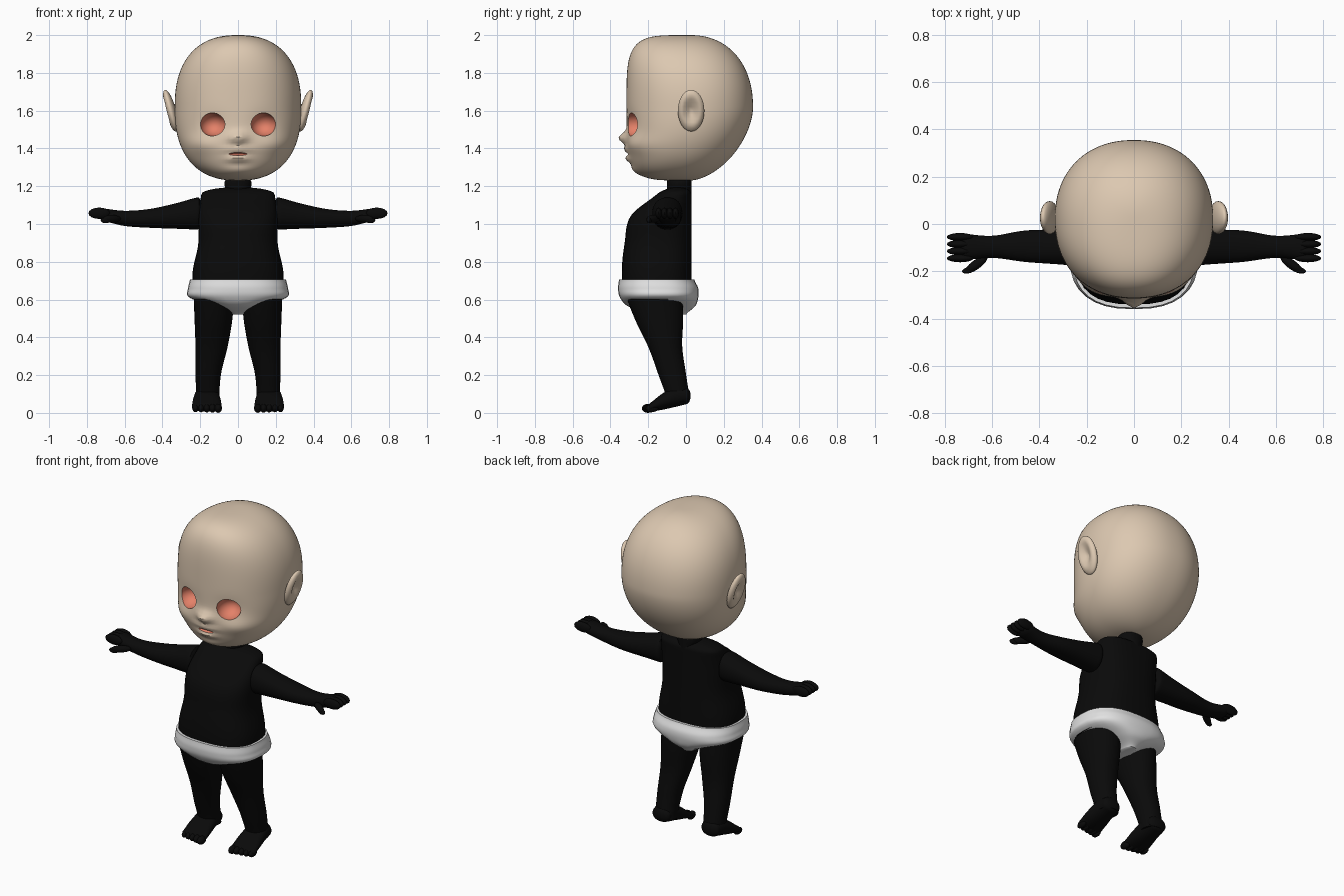
import bpy, bmesh, math
from mathutils import Matrix, Vector

if "Cube" in bpy.data.objects:
    bpy.data.objects.remove(bpy.data.objects["Cube"], do_unlink=True)


def material(name, rgb):
    m = bpy.data.materials.new(name)
    m.use_nodes = True
    m.diffuse_color = (*rgb, 1)
    bsdf = m.node_tree.nodes["Principled BSDF"]
    bsdf.inputs["Base Color"].default_value = (*rgb, 1)
    bsdf.inputs["Roughness"].default_value = 0.7
    return m


SKIN = material("skin beige", (0.72, 0.58, 0.44))
CORAL = material("inner coral", (0.78, 0.22, 0.14))
BLACK = material("suit black", (0.003, 0.003, 0.003))
WHITE = material("brief white", (0.76, 0.76, 0.76))


def finish(name, bm, mats, mirror):
    """Turn a bmesh into a smooth shaded object with sharp creases."""
    bmesh.ops.recalc_face_normals(bm, faces=bm.faces)
    for face in bm.faces:
        face.smooth = True
    mesh = bpy.data.meshes.new(name)
    bm.to_mesh(mesh)
    bm.free()
    for m in mats:
        mesh.materials.append(m)
    mesh.set_sharp_from_angle(angle=math.radians(50))
    ob = bpy.data.objects.new(name, mesh)
    bpy.context.collection.objects.link(ob)
    if mirror:
        ob.modifiers.new("Mirror", "MIRROR").use_mirror_merge = False
    return ob


def spline(values, t):
    """Smooth curve through evenly spaced values."""
    last = len(values) - 1
    i = min(int(t * last), last - 1)
    u = t * last - i
    before, a, b, after = (values[max(0, min(last, k))] for k in range(i - 1, i + 3))
    bend = 2 * before - 5 * a + 4 * b - after
    return a + u / 2 * (b - before + u * (bend + u * (3 * (a - b) + after - before)))


def profile(*limits, round_start=0, round_end=0):
    """Section rule from four limit curves, with optional rounded ends."""
    def section(t):
        a0, a1, b0, b1 = (spline(values, t) for values in limits)
        scale = 1
        for reach, distance in ((round_start, t), (round_end, 1 - t)):
            if distance < reach:
                scale *= math.sqrt(1 - (1 - distance / reach) ** 2)
        a, b = (a0 + a1) / 2, (b0 + b1) / 2
        return (a + (a0 - a) * scale, a + (a1 - a) * scale,
                b + (b0 - b) * scale, b + (b1 - b) * scale)
    return section


def column(width, front, back, **ends):
    return profile([-w for w in width], width, front, back, **ends)


def loft(name, mat, start, end, section, axis="z", n=32, rows=32, power=2.2, mirror=False):
    """Skin superellipse sections placed along an axis, closer together at the ends."""
    place = {"z": lambda p, a, b: (a, b, p),
             "x": lambda p, a, b: (p, a, b),
             "y": lambda p, a, b: (a, p, b)}[axis]

    def rounded(value):
        return math.copysign(abs(value) ** (2 / power), value)

    bm = bmesh.new()
    loops = []
    for row in range(rows):
        t = (1 - math.cos(math.pi * (row + 0.5) / rows)) / 2
        a0, a1, b0, b1 = section(t)
        loop = []
        for i in range(n):
            c = rounded(math.cos(math.tau * i / n))
            s = rounded(math.sin(math.tau * i / n))
            loop.append(bm.verts.new(place(start + (end - start) * t,
                                           (a0 + a1 + c * (a1 - a0)) / 2,
                                           (b0 + b1 + s * (b1 - b0)) / 2)))
        loops.append(loop)
    for low, high in zip(loops, loops[1:]):
        for i in range(n):
            j = (i + 1) % n
            bm.faces.new((low[i], low[j], high[j], high[i]))
    bm.faces.new(loops[0])
    bm.faces.new(loops[-1])
    return finish(name, bm, [mat], mirror)


def ellipsoids(name, mats, items, mirror=False, segments=16):
    """Items are (centre, radii, turn about z in degrees)."""
    bm = bmesh.new()
    for centre, radii, turn in items:
        spin = Matrix.Rotation(math.radians(turn), 3, "Z")
        bmesh.ops.create_uvsphere(
            bm, u_segments=segments, v_segments=segments // 2, radius=1,
            matrix=Matrix.LocRotScale(Vector(centre), spin, Vector(radii)))
    return finish(name, bm, mats, mirror)


# Head shell: full forehead and chin, back tapering to the nape
def head_section(t):
    height = abs(2 * t - 1)
    back_power = 1.7 if t < 0.5 else 2.2
    side, front, back = (0.335 * (1 - height ** p) ** (1 / p) for p in (2.4, 4.5, back_power))
    return -side, side, 0.02 - front, 0.02 + back


head = loft("head", SKIN, 1.23, 2, head_section, n=96, rows=72)

# Face relief: x, z, spread x, spread z, forward push
nose = (0, 1.455, 0.045, 0.03, 0.044)
upper_lip = (0, 1.395, 0.07, 0.018, 0.018)
lower_lip = (0, 1.345, 0.055, 0.018, 0.022)
chin = (0, 1.28, 0.08, 0.03, 0.015)
relief = [nose, upper_lip, lower_lip, chin]
for side in (-1, 1):
    cheek = (side * 0.2, 1.42, 0.1, 0.05, 0.02)
    eye_hollow = (side * 0.135, 1.53, 0.08, 0.06, -0.01)
    relief += [cheek, eye_hollow]
for v in head.data.vertices:
    if v.co.y < 0:
        x, z = v.co.x, v.co.z
        v.co.y -= sum(push * math.exp(-((x - cx) / sx) ** 2 - ((z - cz) / sz) ** 2)
                      for cx, cz, sx, sz, push in relief)

# Eye sockets and mouth opening
head.data.materials.append(CORAL)
sockets = [((side * 0.135, -0.285, 1.527), (0.068, 0.08, 0.061), 0) for side in (-1, 1)]
mouth = ((0, -0.33, 1.37), (0.065, 0.035, 0.009), 0)
cutter = ellipsoids("socket_cutter", [SKIN, CORAL], sockets + [mouth], segments=32)
cutter.hide_render = True
for face in cutter.data.polygons:
    face.material_index = 1
cut = head.modifiers.new("Sockets", "BOOLEAN")
cut.operation, cut.solver, cut.object = "DIFFERENCE", "EXACT", cutter
bpy.context.view_layer.update()
graph = bpy.context.evaluated_depsgraph_get()
carved = bpy.data.meshes.new_from_object(head.evaluated_get(graph))
head.modifiers.clear()
head.data = carved
carved.set_sharp_from_angle(angle=math.radians(40))
bpy.data.objects.remove(cutter, do_unlink=True)

# Ears: flat ovals, dished on the outside and leaning outward at the top
centre, radii = Vector((0.357, 0.027, 1.6)), Vector((0.03, 0.07, 0.11))
ear = ellipsoids("ear", [SKIN], [(centre, radii, 0)], mirror=True, segments=32)
for v in ear.data.vertices:
    offset = v.co - centre
    if offset.x > 0:
        reach = math.hypot(offset.y / radii.y, offset.z / radii.z)
        v.co.x -= 0.04 * max(0, 1 - 1.4 * reach)
    v.co.x += offset.z / 4

# Neck with collar, torso and briefs
loft("neck", BLACK, 1.15, 1.25, column(
    width=[0.06, 0.06, 0.07, 0.07, 0.05],
    front=[-0.1, -0.1], back=[0.03, 0.03]))
loft("torso", BLACK, 0.6, 1.195, column(
    width=[0.24, 0.24, 0.21, 0.21, 0.19],
    front=[-0.33, -0.34, -0.325, -0.29, -0.12],
    back=[0.03, 0.03], round_end=0.06), power=2.6)
loft("briefs", WHITE, 0.52, 0.705, column(
    width=[0.04, 0.14, 0.26, 0.265, 0.255],
    front=[-0.2, -0.31, -0.35, -0.36, -0.355],
    back=[0, 0.05, 0.065, 0.065, 0.045]), power=2.5)

# Legs, leaning forward toward the hips
loft("leg", BLACK, 0.06, 0.64, profile(
    [0.1, 0.09, 0.055, 0.03, 0.02], [0.22, 0.225, 0.225, 0.23, 0.235],
    [-0.1, -0.147, -0.2, -0.27, -0.32], [0.02, 0, -0.02, -0.015, -0.02]), mirror=True)

# Feet, sloping down to the toes
loft("foot", BLACK, 0.025, -0.205, profile(
    [0.11, 0.1, 0.09, 0.085], [0.22, 0.23, 0.24, 0.245],
    [0.05, 0.033, 0.016, 0.004], [0.13, 0.14, 0.1, 0.045],
    round_start=0.1, round_end=0.08), axis="y", mirror=True)
ellipsoids("toes", [BLACK], [((0.105 + 0.03 * i, -0.2 + 0.005 * i, 0.024),
                              (0.02 - 0.001 * i, 0.034, 0.024 - 0.001 * i), 0)
                             for i in range(5)], mirror=True)

# Arms and palms
loft("arm", BLACK, 0.19, 0.74, profile(
    [-0.18, -0.17, -0.16, -0.143, -0.155], [-0.018, -0.023, -0.028, -0.05, -0.04],
    [0.97, 0.975, 0.98, 0.99, 1.02], [1.145, 1.11, 1.08, 1.07, 1.085],
    round_start=0.04, round_end=0.06), axis="x", mirror=True)

# Fingers and thumb
fingers = [((0.735, -0.145 + 0.03 * i, 1.057), (0.057, 0.017, 0.03), 0) for i in range(4)]
thumb = ((0.668, -0.172, 1.028), (0.058, 0.02, 0.02), -36)
thumb_tip = ((0.7, -0.195, 1.02), (0.028, 0.013, 0.016), -15)
ellipsoids("hand_digits", [BLACK], fingers + [thumb, thumb_tip], mirror=True)
